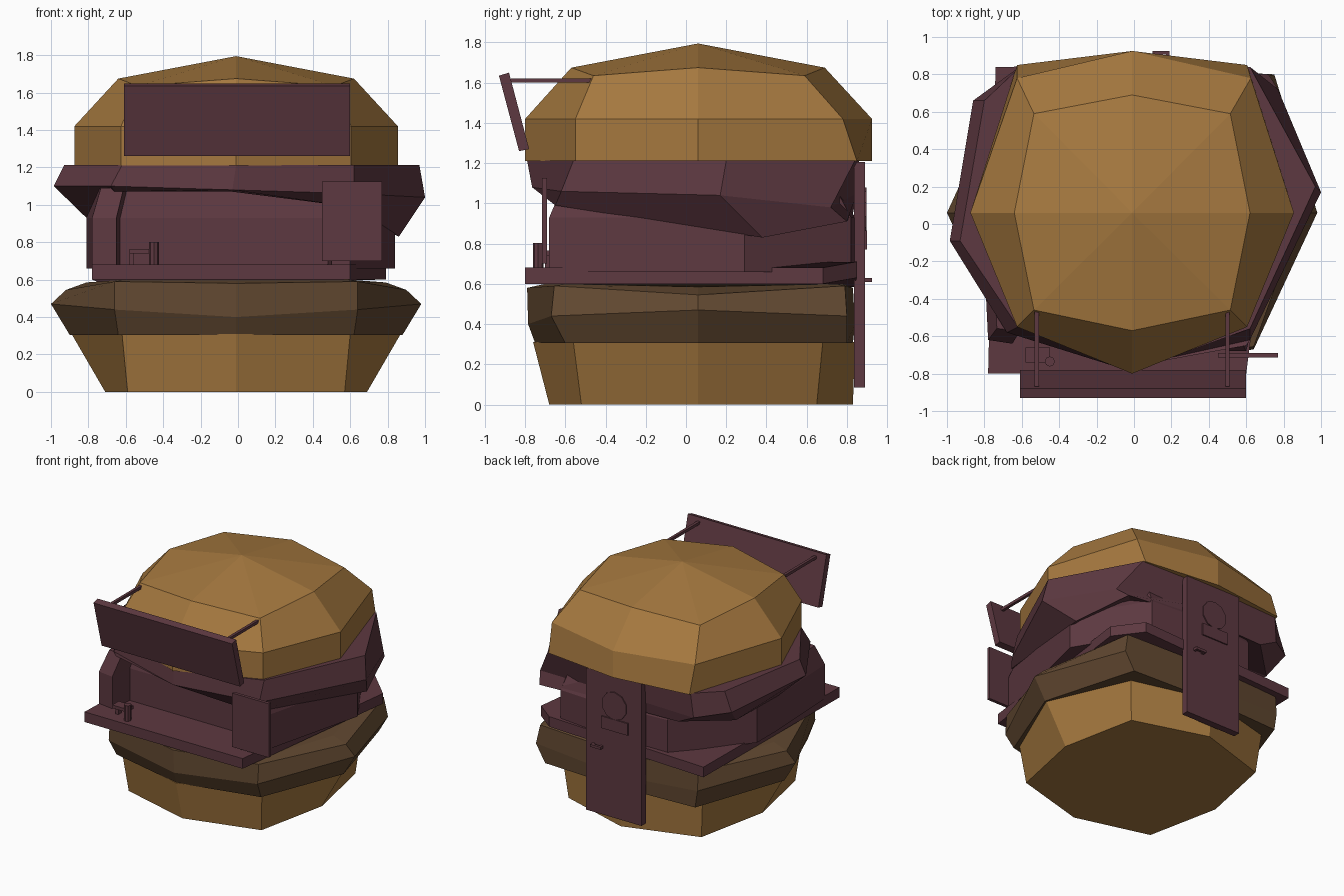
import bpy, bmesh
from math import pi
from mathutils import Matrix

if "Cube" in bpy.data.objects:
    bpy.data.objects.remove(bpy.data.objects["Cube"])


def mat(name, rgb):
    m = bpy.data.materials.new(name)
    m.diffuse_color = (*rgb, 1)
    m.use_nodes = True
    m.node_tree.nodes["Principled BSDF"].inputs["Base Color"].default_value = m.diffuse_color
    return m


BUN = mat("bun_tan", (0.38, 0.19, 0.05))
MEAT = mat("patty_brown", (0.12, 0.065, 0.03))
PLUM = mat("plum_filling", (0.11, 0.04, 0.052))


def finish(bm, name, m):
    bmesh.ops.recalc_face_normals(bm, faces=bm.faces)
    me = bpy.data.meshes.new(name)
    bm.to_mesh(me)
    bm.free()
    me.materials.append(m)
    ob = bpy.data.objects.new(name, me)
    bpy.context.collection.objects.link(ob)
    return ob


def loft(name, rings, m, apex=None):
    bm = bmesh.new()
    rows = [[bm.verts.new(p) for p in r] for r in rings]
    n = len(rows[0])
    for a, b in zip(rows, rows[1:]):
        for i in range(n):
            j = (i + 1) % n
            bm.faces.new((a[i], a[j], b[j], b[i]))
    bm.faces.new(rows[0])
    if apex:
        top = bm.verts.new(apex)
        for i in range(n):
            bm.faces.new((rows[-1][i], rows[-1][(i + 1) % n], top))
    else:
        bm.faces.new(rows[-1])
    return finish(bm, name, m)


def octagon(front, back, side, dx, dyf, dyb, zf, zd, zs, skew=0):
    # eight points: front, front diagonal, side, back diagonal, back, mirrored
    # skew pushes the right back corner outward
    c = -0.01
    return [(c, front, zf), (c + dx, dyf, zd), (c + side, .06, zs), (c + dx + skew, dyb, zd),
            (c, back, zf), (c - dx, dyb, zd), (c - side, .06, zs), (c - dx, dyf, zd)]


def box(name, lo, hi, m=PLUM):
    bm = bmesh.new()
    bmesh.ops.create_cube(bm, size=1)
    for v in bm.verts:
        v.co = [(lo[i] + hi[i]) / 2 + v.co[i] * (hi[i] - lo[i]) for i in range(3)]
    return finish(bm, name, m)


def cyl(name, loc, r, h, axis='Z', n=8):
    bm = bmesh.new()
    rot = {'Z': Matrix(), 'Y': Matrix.Rotation(pi / 2, 4, 'X')}[axis]
    bmesh.ops.create_cone(bm, cap_ends=True, segments=n, radius1=r, radius2=r, depth=h,
                          matrix=Matrix.Translation(loc) @ rot)
    return finish(bm, name, PLUM)


# Buns and patty
loft("bottom_bun", [octagon(-.68, .83, .70, .58, -.52, .65, 0, 0, 0),
                    octagon(-.76, .84, .88, .61, -.56, .68, .31, .31, .31)], BUN)
loft("patty", [octagon(-.75, .83, .89, .63, -.60, .80, .305, .305, .305, .05),
               octagon(-.785, .84, .99, .65, -.67, .80, .40, .44, .47, .11),
               octagon(-.79, .83, .91, .65, -.655, .79, .58, .59, .545, .08),
               octagon(-.70, .78, .80, .60, -.60, .75, .60, .60, .585)], MEAT)
loft("top_bun", [octagon(-.80, .925, .865, .615, -.55, .85, 1.21, 1.21, 1.21),
                 octagon(-.80, .925, .865, .615, -.55, .78, 1.42, 1.42, 1.42, .02),
                 octagon(-.57, .69, .63, .525, -.46, .59, 1.675, 1.635, 1.675)],
     BUN, (-.01, .06, 1.795))

# Cheese slice forming the counter floor
slab = [(-.78, -.80, .60), (.60, -.80, .60), (.79, .68, .60), (.60, .85, .63), (-.74, .84, .585)]
loft("cheese_counter", [slab, [(x, y, z + .08) for x, y, z in slab]], PLUM)

# Shop walls with the recessed serving hatch
wall = [(-.78, -.62), (-.65, -.64), (-.63, -.45), (.48, -.45), (.50, -.68), (.60, -.68),
        (.84, .29), (.52, .82), (.20, .84), (-.40, .80), (-.81, .27), (-.81, 0)]
loft("shop_walls", [[(x, y, z) for x, y in wall] for z in (.66, .93)]
     + [[(x * .94, y * .9, 1.09) for x, y in wall]], PLUM)

# Lettuce layer drooping over the walls
low = [(-.03, -.60, 1.07), (.60, -.65, .99), (.86, .38, .83), (.72, .80, .91), (-.01, .83, .95),
       (-.50, .81, .95), (-.80, .52, .93), (-.81, 0, .93), (-.66, -.58, 1.07)]
mid = [(-.03, -.765, 1.08), (.62, -.62, 1.06), (1.0, .17, 1.04), (.77, .72, .98), (-.01, .85, 1.05),
       (-.64, .82, 1.02), (-.86, .66, 1.06), (-.985, -.09, 1.10), (-.68, -.58, 1.10)]
top = [(-.01, -.79), (.62, -.56), (.97, .20), (.62, .84), (-.01, .86),
       (-.62, .83), (-.80, .66), (-.93, -.09), (-.62, -.55)]
loft("lettuce", [[(x * .5, y * .5, 1.10) for x, y, z in low], low, mid,
                 [(x, y, 1.212) for x, y in top]], PLUM)

# Tilted blank signboard on two rods
prof = [(-.83, 1.26), (-.78, 1.27), (-.88, 1.65), (-.93, 1.635)]
loft("signboard", [[(x, y, z) for y, z in prof] for x in (-.61, .60)], PLUM)
for side, x in (("left", -.52), ("right", .50)):
    box(side + "_sign_rod", (x - .011, -.87, 1.60), (x + .011, -.46, 1.622))

# Front panel beside the hatch
box("front_panel", (.45, -.715, .70), (.77, -.69, 1.125))

# Counter items
cyl("counter_cup", (-.45, -.735, .74), .027, .125)
box("counter_shelf", (-.58, -.74, .74), (-.45, -.66, .765))
box("shelf_leg", (-.58, -.70, .68), (-.555, -.66, .74))

# Back door with round window, mail slot and handle
box("back_door", (-.235, .835, .085), (.25, .89, 1.205))
cyl("door_window", (0, .89, .97), .11, .016, 'Y', 10)
box("mail_slot", (-.12, .885, .77), (.11, .90, .865))
for x in (.11, .18):
    box("handle_stem", (x - .01, .88, .61), (x + .01, .915, .63))
box("handle_bar", (.10, .905, .61), (.19, .925, .63))
